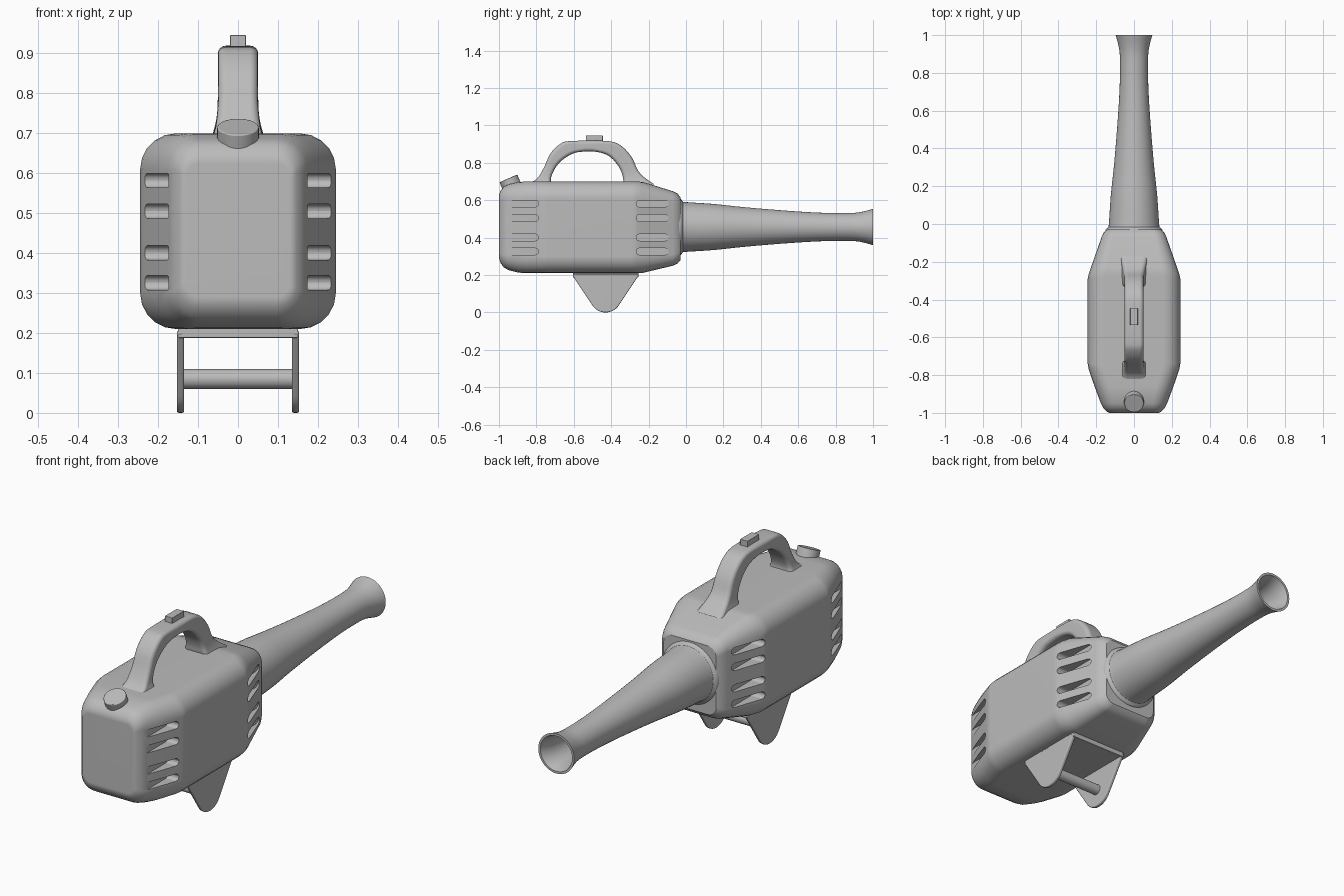
import bpy, bmesh, math
from mathutils import Vector, Matrix

if "Cube" in bpy.data.objects:
    bpy.data.objects.remove(bpy.data.objects["Cube"], do_unlink=True)

X, Y, Z = Vector((1, 0, 0)), Vector((0, 1, 0)), Vector((0, 0, 1))

grey = bpy.data.materials.new("grey plastic")
grey.use_nodes = True
grey.diffuse_color = (0.5, 0.5, 0.5, 1)
grey.node_tree.nodes["Principled BSDF"].inputs["Base Color"].default_value = (0.5, 0.5, 0.5, 1)


def rounded(centre, u, v, w, h, r, n=5):
    """Ring of points: a rounded rectangle spanned by u and v."""
    pts = []
    for k, (sx, sy) in enumerate(((1, 1), (-1, 1), (-1, -1), (1, -1))):
        for i in range(n + 1):
            a = math.pi / 2 * (k + i / n)
            pts.append(centre + u * (sx * (w - r) + r * math.cos(a))
                       + v * (sy * (h - r) + r * math.sin(a)))
    return pts


def smooth_path(points, steps):
    """Catmull-Rom interpolation of equal-length tuples."""
    out = []
    for i in range(len(points) - 1):
        p0, p1, p2 = points[max(i - 1, 0)], points[i], points[i + 1]
        p3 = points[min(i + 2, len(points) - 1)]
        for s in range(steps):
            t = s / steps
            out.append(tuple(
                b + t * (c - a + t * (2 * a - 5 * b + 4 * c - d + t * (3 * (b - c) + d - a))) / 2
                for a, b, c, d in zip(p0, p1, p2, p3)))
    return out + [points[-1]]


def loft(bm, rings):
    loops = [[bm.verts.new(p) for p in ring] for ring in rings]
    for a, b in zip(loops, loops[1:]):
        for i in range(len(a)):
            j = (i + 1) % len(a)
            bm.faces.new((a[i], a[j], b[j], b[i]))
    bm.faces.new(loops[0][::-1])
    bm.faces.new(loops[-1])


def finish(name, bm, bevel=0):
    bmesh.ops.remove_doubles(bm, verts=bm.verts, dist=0.0001)
    bmesh.ops.recalc_face_normals(bm, faces=bm.faces)
    mesh = bpy.data.meshes.new(name)
    bm.to_mesh(mesh)
    bm.free()
    mesh.materials.append(grey)
    ob = bpy.data.objects.new(name, mesh)
    bpy.context.collection.objects.link(ob)
    if bevel:
        mod = ob.modifiers.new("rounding", 'BEVEL')
        mod.width, mod.segments, mod.limit_method = bevel, 3, 'ANGLE'
        mod.angle_limit = math.radians(40)
    return ob


def shade(ob, angle=35):
    bpy.ops.object.select_all(action='DESELECT')
    ob.select_set(True)
    bpy.context.view_layer.objects.active = ob
    for mod in list(ob.modifiers):
        bpy.ops.object.modifier_apply(modifier=mod.name)
    bpy.ops.object.shade_smooth_by_angle(angle=math.radians(angle))
    ob.modifiers.new("even shading", 'WEIGHTED_NORMAL').keep_sharp = True


def cylinder(name, centre, axis, radius, depth, bevel=0):
    bm = bmesh.new()
    turn = Vector(axis).to_track_quat('Z', 'Y').to_matrix().to_4x4()
    bmesh.ops.create_cone(bm, cap_ends=True, segments=40, radius1=radius, radius2=radius,
                          depth=depth, matrix=Matrix.Translation(centre) @ turn)
    shade(finish(name, bm, bevel))


def box(name, low, high, bevel):
    low, high = Vector(low), Vector(high)
    bm = bmesh.new()
    bmesh.ops.create_cube(bm, size=1, matrix=Matrix.Translation((low + high) / 2)
                          @ Matrix.Diagonal((*(high - low), 1)))
    shade(finish(name, bm, bevel))


# Housing: y, half width, bottom, top, corner radius
stations = [
    (-1.0, .13, .29, .625, .035), (-.992, .146, .265, .65, .05), (-.975, .162, .242, .672, .065),
    (-.95, .175, .227, .686, .075), (-.90, .194, .214, .697, .085), (-.86, .209, .21, .70, .088),
    (-.77, .24, .21, .70, .09), (-.74, .245, .21, .70, .09), (-.29, .245, .21, .70, .09),
    (-.265, .24, .21, .70, .09), (-.23, .228, .212, .698, .085), (-.07, .172, .25, .648, .06),
    (-.045, .16, .262, .636, .055), (-.03, .142, .28, .615, .045)]
bm = bmesh.new()
loft(bm, [rounded(Vector((0, y, (lo + hi) / 2)), X, Z, w, (hi - lo) / 2, r)
          for y, w, lo, hi, r in stations])
housing = finish("housing", bm)

# Air vents cut into the slanted sides
bm = bmesh.new()
for side in (-1, 1):
    for y in (-.875, -.18):
        for z in (.582, .505, .401, .326):
            loft(bm, [rounded(Vector((side * x, y, z)), Y, Z, .086, .0178, .0176)
                      for x in (.174, .3)])
cutter = finish("vent_cutter", bm)
cutter.hide_render = True
cut = housing.modifiers.new("vents", 'BOOLEAN')
cut.operation, cut.solver, cut.object = 'DIFFERENCE', 'EXACT', cutter
shade(housing, 30)
bpy.data.objects.remove(cutter, do_unlink=True)

# Carrying handle: outer y z, inner y z, half width
arch = [
    (-.86, .685, -.72, .685, .068), (-.80, .712, -.722, .72, .056), (-.757, .78, -.70, .77, .05),
    (-.725, .85, -.665, .812, .05), (-.67, .903, -.61, .847, .05), (-.61, .917, -.56, .859, .05),
    (-.42, .917, -.48, .859, .05), (-.345, .89, -.41, .835, .05), (-.29, .83, -.36, .78, .05),
    (-.257, .76, -.34, .735, .052), (-.22, .72, -.335, .708, .058), (-.17, .685, -.33, .685, .068)]
rings = []
for oy, oz, iy, iz, w in smooth_path(arch, 3):
    outer, inner = Vector((0, oy, oz)), Vector((0, iy, iz))
    span = outer - inner
    rings.append(rounded((outer + inner) / 2, X, span.normalized(), w, span.length / 2, .02, 4))
bm = bmesh.new()
loft(bm, rings)
shade(finish("handle", bm), 50)

# Switch on the handle and filler cap
box("switch", (-.02, -.535, .905), (.02, -.445, .946), .002)
cylinder("filler_cap", (0, -.93, .671), (0, -.4, .917), .052, .1, .004)

# Blower tube: y and radius, outside then back down the bore
outside = [(-.06, .155), (-.03, .15), (-.018, .138), (0, .133), (.15, .123), (.3, .107),
           (.5, .09), (.7, .077), (.85, .074), (.93, .079), (1.0, .097)]
bore = [(1.0, .086), (.96, .073), (.9, .065), (.8, .064), (.5, .075), (.1, .11)]
bm = bmesh.new()
loft(bm, [[Vector((r * math.cos(math.tau * i / 48), y, .457 + r * math.sin(math.tau * i / 48)))
           for i in range(48)] for y, r in smooth_path(outside, 3) + smooth_path(bore, 3)])
shade(finish("blower_tube", bm), 50)

# Stand: two tapered side plates, a top plate and a cross bar
for name, x in (("right_stand_plate", -.153), ("left_stand_plate", .135)):
    outline = [(-.255, .206), (-.255, .195), (-.605, .195), (-.605, .206)]
    arc = [(-.43 + .085 * math.cos(a), .085 + .085 * math.sin(a))
           for a in (math.radians(210 + 10 * i) for i in range(13))]
    outline = outline[:2] + arc[::-1] + outline[2:]
    bm = bmesh.new()
    loft(bm, [[Vector((x + d, y, z)) for y, z in outline] for d in (0, .018)])
    shade(finish(name, bm, .005))
box("stand_top", (-.15, -.605, .188), (.15, -.255, .214), .003)
cylinder("cross_bar", (0, -.43, .085), X, .025, .28)
